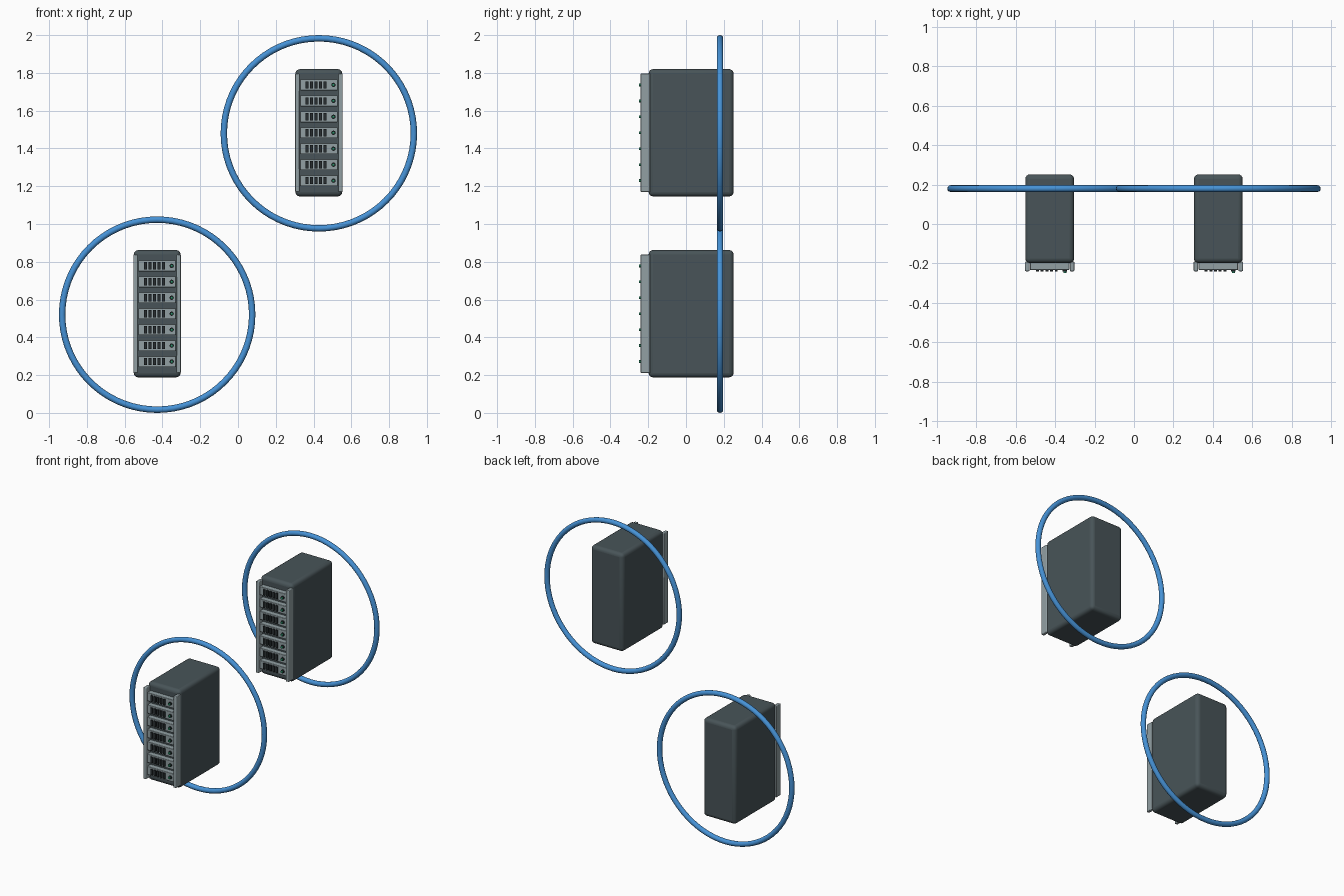
import bpy, math

if "Cube" in bpy.data.objects:
    bpy.data.objects.remove(bpy.data.objects["Cube"])


def srgb(c):
    c /= 255
    return c / 12.92 if c <= 0.04045 else ((c + 0.055) / 1.055) ** 2.4


def material(name, r, g, b):
    m = bpy.data.materials.new(name)
    m.diffuse_color = (srgb(r), srgb(g), srgb(b), 1)
    m.use_nodes = True
    m.node_tree.nodes["Principled BSDF"].inputs["Base Color"].default_value = m.diffuse_color
    return m


CASE = material("dark slate", 72, 84, 88)
STEEL = material("light grey", 146, 160, 164)
VENT = material("near black", 38, 44, 47)
GREEN = material("indicator green", 45, 150, 110)
BLUE = material("ring blue", 70, 146, 214)


def finish(name, mat):
    ob = bpy.context.object
    ob.name = name
    ob.data.materials.append(mat)
    return ob


def box(name, lo, hi, mat, bevel=0.0, segments=2):
    """Box between two corners, with optional rounded edges."""
    mid = [(a + b) / 2 for a, b in zip(lo, hi)]
    bpy.ops.mesh.primitive_cube_add(size=1, location=mid)
    ob = finish(name, mat)
    ob.scale = [b - a for a, b in zip(lo, hi)]
    bpy.ops.object.transform_apply(location=False, rotation=False, scale=True)
    if bevel:
        mod = ob.modifiers.new("rounded edges", 'BEVEL')
        mod.width, mod.segments = bevel, segments
        bpy.ops.object.shade_smooth_by_angle(angle=math.radians(35))
    return ob


def ringed_rack(cx, ring_z, rack_z):
    # Blue hoop standing around the rear of the cabinet
    bpy.ops.mesh.primitive_torus_add(
        major_radius=0.503, minor_radius=0.017, major_segments=72,
        minor_segments=12, location=(cx, 0.18, ring_z),
        rotation=(math.pi / 2, 0, 0))
    finish("hoop", BLUE)
    bpy.ops.object.shade_smooth()

    # Cabinet
    box("cabinet", (cx - 0.124, -0.198, rack_z - 0.337),
        (cx + 0.124, 0.252, rack_z + 0.337), CASE, 0.024, 4)

    # Mounting rails down both front edges
    for side in (-1, 1):
        x = cx + side * 0.114
        box("mounting_rail", (x - 0.011, -0.24, rack_z - 0.314),
            (x + 0.011, -0.19, rack_z + 0.314), STEEL, 0.004)

    # Seven server trays with vents and an indicator
    for row in range(-3, 4):
        z = rack_z + row * 0.0845
        box("server_tray", (cx - 0.1, -0.233, z - 0.029),
            (cx + 0.1, -0.19, z + 0.029), STEEL, 0.003)
        for k in range(5):
            x = cx - 0.062 + k * 0.0238
            box("vent", (x - 0.0075, -0.241, z - 0.019),
                (x + 0.0075, -0.232, z + 0.019), VENT)
        for name, radius, front, mat in (("indicator_bezel", 0.0115, -0.241, VENT),
                                         ("indicator", 0.0075, -0.249, GREEN)):
            bpy.ops.mesh.primitive_cylinder_add(
                vertices=12, radius=radius, depth=-0.23 - front,
                location=(cx + 0.077, (front - 0.23) / 2, z),
                rotation=(math.pi / 2, 0, 0))
            finish(name, mat)
            bpy.ops.object.shade_smooth_by_angle(angle=math.radians(35))


ringed_rack(-0.428, 0.52, 0.525)
ringed_rack(0.428, 1.48, 1.483)
